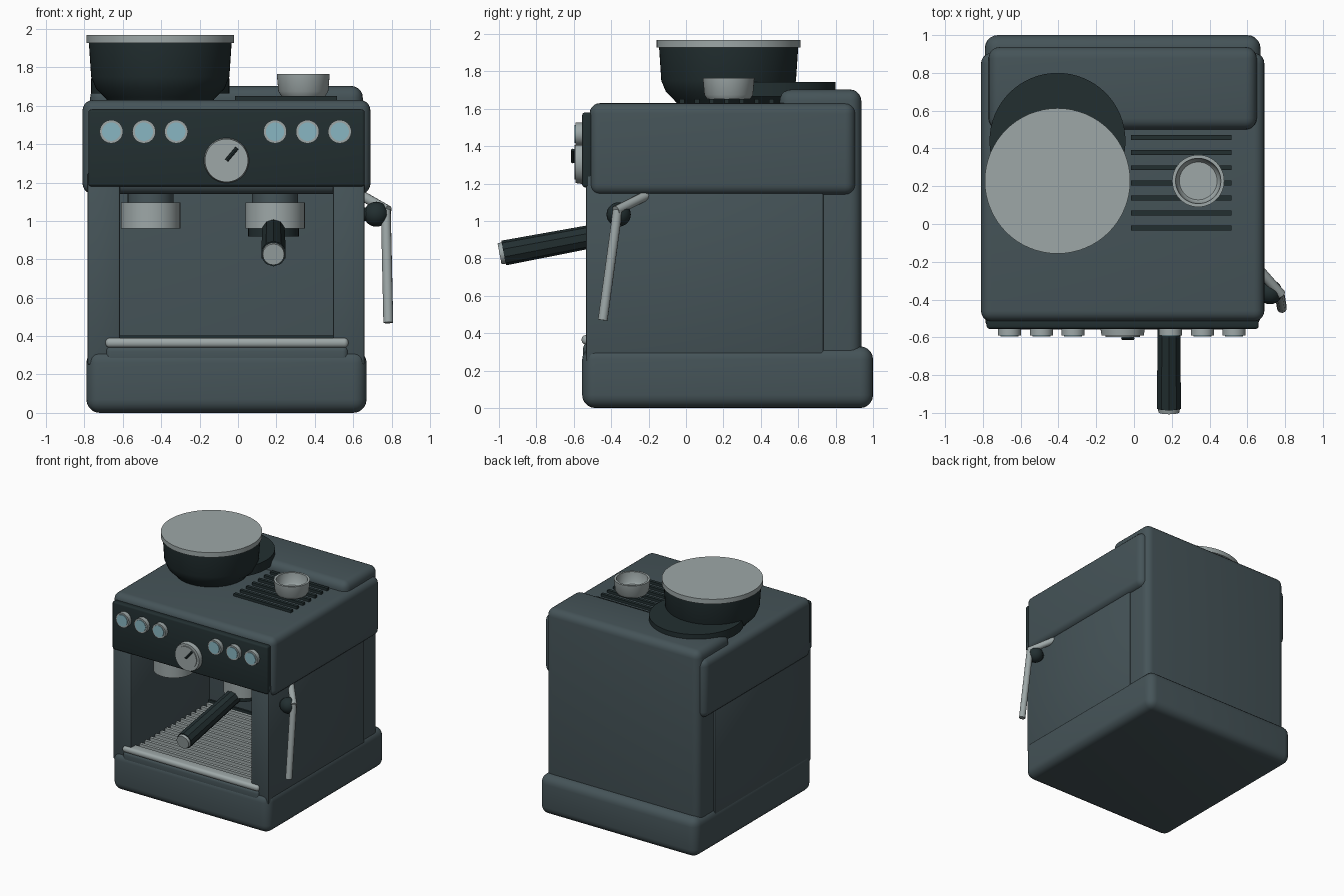
import bpy, bmesh, math
from mathutils import Vector

cube = bpy.data.objects.get("Cube")
if cube:
    bpy.data.objects.remove(cube, do_unlink=True)


def material(name, rgb):
    m = bpy.data.materials.new(name)
    m.use_nodes = True
    m.diffuse_color = (*rgb, 1)
    m.node_tree.nodes["Principled BSDF"].inputs["Base Color"].default_value = (*rgb, 1)
    return m


SLATE = material("slate_grey", (0.060, 0.088, 0.098))
DARK = material("dark_green_black", (0.016, 0.028, 0.030))
STEEL = material("pale_steel", (0.34, 0.39, 0.39))
BLUE = material("pale_blue", (0.25, 0.47, 0.54))


def finish(bm, name, mat, smooth=True):
    bmesh.ops.recalc_face_normals(bm, faces=bm.faces[:])
    mesh = bpy.data.meshes.new(name)
    bm.to_mesh(mesh)
    bm.free()
    mesh.materials.append(mat)
    obj = bpy.data.objects.new(name, mesh)
    bpy.context.collection.objects.link(obj)
    if smooth:
        bpy.ops.object.select_all(action="DESELECT")
        obj.select_set(True)
        bpy.context.view_layer.objects.active = obj
        bpy.ops.object.shade_smooth_by_angle(angle=math.radians(35))
    return obj


def box(name, mat, x, y, z, bevel=0.0, segments=5):
    """Box from (min, max) ranges, with rounded edges."""
    bm = bmesh.new()
    bmesh.ops.create_cube(bm, size=1)
    for v in bm.verts:
        v.co = [r[0] if c < 0 else r[1] for r, c in zip((x, y, z), v.co)]
    if bevel:
        bmesh.ops.bevel(bm, geom=bm.edges[:], offset=bevel, segments=segments,
                        profile=0.5, affect="EDGES")
    return finish(bm, name, mat, bevel > 0)


def rod(name, mat, a, b, r1, r2=None, sides=32):
    """Cylinder or cone running from point a to point b."""
    a, b = Vector(a), Vector(b)
    bm = bmesh.new()
    bmesh.ops.create_cone(bm, cap_ends=True, segments=sides, radius1=r1,
                          radius2=r1 if r2 is None else r2, depth=(b - a).length)
    turn = (b - a).to_track_quat("Z", "Y").to_matrix()
    for v in bm.verts:
        v.co = turn @ v.co + (a + b) / 2
    return finish(bm, name, mat)


def lathe(name, mat, centre, profile, sides=64):
    """Revolve (radius, height) points about a vertical axis."""
    bm = bmesh.new()
    verts = [bm.verts.new((centre[0] + r, centre[1], z)) for r, z in profile]
    edges = [bm.edges.new(pair) for pair in zip(verts, verts[1:])]
    bmesh.ops.spin(bm, geom=verts + edges, cent=(*centre, 0), axis=(0, 0, 1),
                   angle=math.tau, steps=sides)
    bmesh.ops.remove_doubles(bm, verts=bm.verts[:], dist=0.0005)
    return finish(bm, name, mat)


# Housing
box("base", SLATE, (-0.79, 0.67), (-0.555, 1.0), (0, 0.33), 0.07)
box("left_wall", SLATE, (0.495, 0.66), (-0.535, 0.735), (0.25, 1.25), 0.012, 2)
box("right_wall", SLATE, (-0.785, -0.615), (-0.535, 0.735), (0.25, 1.25), 0.012, 2)
box("back_housing", SLATE, (-0.77, 0.65), (0.5, 0.937), (0.2, 1.703), 0.06)
box("head", SLATE, (-0.81, 0.69), (-0.515, 0.905), (1.14, 1.63), 0.055)

# Control panel
box("control_panel", DARK, (-0.78, 0.66), (-0.555, -0.50), (1.18, 1.58), 0.014, 3)
for i, x in enumerate((-0.66, -0.49, -0.322, 0.193, 0.362, 0.53)):
    rod(f"button_rim_{i + 1}", STEEL, (x, -0.55, 1.465), (x, -0.59, 1.465), 0.061)
    rod(f"button_face_{i + 1}", BLUE, (x, -0.55, 1.465), (x, -0.595, 1.465), 0.048)
rod("dial_rim", STEEL, (-0.06, -0.55, 1.315), (-0.06, -0.59, 1.315), 0.118, 0.112, 48)
rod("dial_face", STEEL, (-0.06, -0.55, 1.315), (-0.06, -0.597, 1.315), 0.092, sides=48)
rod("dial_needle", DARK, (-0.06, -0.605, 1.315), (-0.005, -0.605, 1.38), 0.010, sides=8)

# Drip tray and slatted grate
box("drip_tray", DARK, (-0.615, 0.495), (-0.48, 0.5), (0.30, 0.36))
for i in range(14):
    y = -0.42 + i * 0.068
    box(f"grate_bar_{i + 1}", STEEL, (-0.61, 0.49), (y - 0.013, y + 0.013), (0.35, 0.385))
box("grate_back_edge", DARK, (-0.615, 0.495), (0.485, 0.5), (0.35, 0.402))
box("tray_foot", SLATE, (-0.69, 0.575), (-0.55, -0.45), (0.25, 0.35), 0.03)
box("tray_rail", STEEL, (-0.69, 0.575), (-0.558, -0.46), (0.34, 0.39), 0.022, 4)

# Group heads and filter holder
for side, x in (("right", -0.455), ("left", 0.193)):
    rod(f"{side}_group_head", STEEL, (x, -0.2, 0.96), (x, -0.2, 1.095), 0.155, sides=40)
    rod(f"{side}_group_neck", SLATE, (x, -0.2, 1.09), (x, -0.2, 1.16), 0.12)
rod("filter_holder", DARK, (0.185, -0.2, 0.92), (0.185, -0.2, 1.01), 0.132)
rod("holder_handle", DARK, (0.185, -0.975, 0.829), (0.185, -0.25, 0.965), 0.067, 0.06, 10)
rod("handle_cap", STEEL, (0.185, -0.997, 0.825), (0.185, -0.96, 0.832), 0.056, 0.060, 16)

# Steam wand
rod("wand_elbow", STEEL, (0.64, -0.215, 1.135), (0.78, -0.375, 1.055), 0.026, sides=12)
rod("wand_tube", STEEL, (0.77, -0.365, 1.06), (0.783, -0.445, 0.47), 0.026, sides=12)
bm = bmesh.new()
bmesh.ops.create_uvsphere(bm, u_segments=24, v_segments=14, radius=0.065)
bmesh.ops.translate(bm, verts=bm.verts[:], vec=(0.72, -0.36, 1.035))
finish(bm, "wand_joint", DARK)
rod("wand_mount", DARK, (0.64, -0.36, 1.035), (0.72, -0.36, 1.035), 0.035)

# Bean hopper
hopper = (-0.405, 0.228)
lathe("hopper_bowl", DARK, hopper,
      [(0, 1.62), (0.27, 1.62), (0.29, 1.645), (0.335, 1.69), (0.36, 1.75),
       (0.372, 1.93), (0, 1.93)])
lathe("hopper_lid", STEEL, hopper,
      [(0, 1.928), (0.385, 1.928), (0.385, 1.968), (0, 1.968)])
rod("hopper_collar", DARK, (-0.405, 0.44, 1.665), (-0.405, 0.44, 1.742), 0.36, sides=64)

# Cup warmer slats and cup
for i in range(7):
    y = -0.022 + i * 0.08
    box(f"warmer_slat_{i + 1}", DARK, (-0.015, 0.515), (y - 0.013, y + 0.013), (1.62, 1.652))
lathe("cup", STEEL, (0.34, 0.228),
      [(0, 1.652), (0.115, 1.652), (0.13, 1.675), (0.138, 1.765), (0.12, 1.765),
       (0.112, 1.685), (0.1, 1.67), (0, 1.67)], 48)
